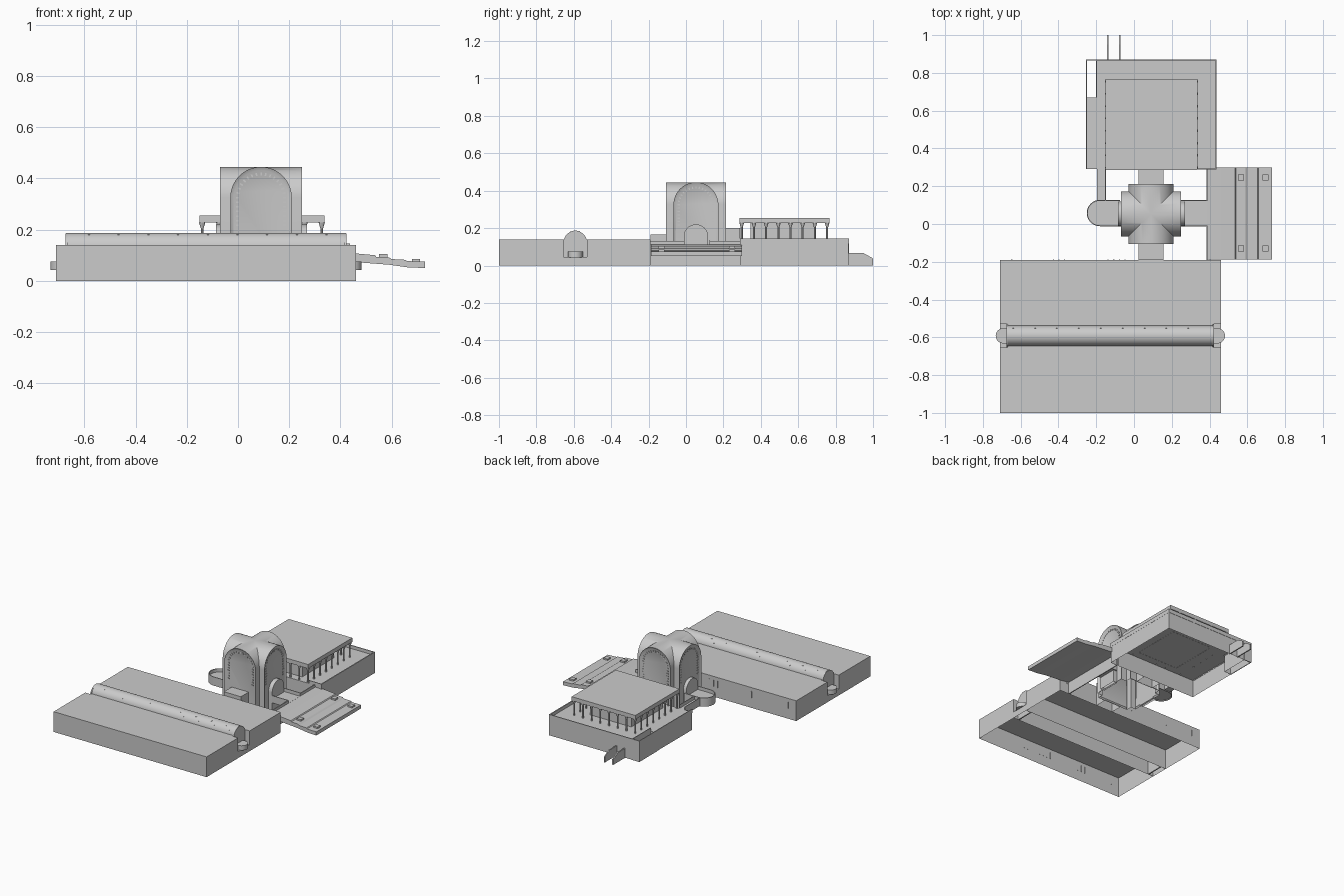
import bpy, bmesh, math
from mathutils import Matrix, Vector

if "Cube" in bpy.data.objects:
    bpy.data.objects.remove(bpy.data.objects["Cube"])


def finish(bm, name, open_bottom=False, smooth=False):
    bmesh.ops.recalc_face_normals(bm, faces=bm.faces)
    if open_bottom:
        low = min(v.co.z for v in bm.verts)
        bmesh.ops.delete(bm, geom=[f for f in bm.faces if all(v.co.z < low + 1e-5 for v in f.verts)],
                         context='FACES_ONLY')
    me = bpy.data.meshes.new(name)
    bm.to_mesh(me)
    bm.free()
    ob = bpy.data.objects.new(name, me)
    bpy.context.collection.objects.link(ob)
    if smooth:
        bpy.ops.object.select_all(action='DESELECT')
        ob.select_set(True)
        bpy.context.view_layer.objects.active = ob
        bpy.ops.object.shade_smooth_by_angle(angle=math.radians(30))
    return ob


def add_box(bm, x0, x1, y0, y1, z0, z1, turn=None):
    m = Matrix.Translation(((x0 + x1) / 2, (y0 + y1) / 2, (z0 + z1) / 2))
    if turn:
        m = m @ turn
    bmesh.ops.create_cube(bm, size=1, matrix=m @ Matrix.Diagonal((x1 - x0, y1 - y0, z1 - z0, 1)))


def boxes(name, items, open_bottom=False):
    bm = bmesh.new()
    for it in items:
        add_box(bm, *it)
    return finish(bm, name, open_bottom)


def prism(name, pts, axis, a, b, open_bottom=False, smooth=False):
    """Extrude a 2D outline along an axis from a to b."""
    put = {'x': lambda p, t: (t, p[0], p[1]), 'y': lambda p, t: (p[0], t, p[1]),
           'z': lambda p, t: (p[0], p[1], t)}[axis]
    bm = bmesh.new()
    lo = [bm.verts.new(put(p, a)) for p in pts]
    hi = [bm.verts.new(put(p, b)) for p in pts]
    bm.faces.new(lo)
    bm.faces.new(hi)
    for i in range(len(pts)):
        j = (i + 1) % len(pts)
        bm.faces.new((lo[i], lo[j], hi[j], hi[i]))
    return finish(bm, name, open_bottom, smooth)


def arch(c, r, base, spring, rise=None, n=24):
    rise = rise or r
    return [(c - r, base)] + [(c - r * math.cos(math.pi * i / n), spring + rise * math.sin(math.pi * i / n))
                              for i in range(n + 1)] + [(c + r, base)]


def arc(cx, cy, r, a0, a1, n=16):
    return [(cx + r * math.cos(math.radians(a0 + (a1 - a0) * i / n)),
             cy + r * math.sin(math.radians(a0 + (a1 - a0) * i / n))) for i in range(n + 1)]


# Two exhibition halls with the vaulted concourse between them
for name, y0, y1 in (("front_hall", -1, -0.655), ("rear_hall", -0.53, -0.19)):
    boxes(name, [(-0.71, 0.46, y0, y1, 0, 0.14)], True)
prism("concourse_vault", arch(-0.592, 0.054, 0.12, 0.132, 0.055), 'x', -0.67, 0.42, True, True)
boxes("concourse_gutters", [(-0.67, 0.42, -0.655, -0.645, 0.13, 0.14), (-0.67, 0.42, -0.539, -0.53, 0.13, 0.14)])
for side, xe, xi, a in (("west", -0.71, -0.67, 90), ("east", 0.46, 0.42, -90)):
    x0, x1 = min(xe, xi), max(xe, xi)
    boxes(side + "_entrance_base", [(x0, x1, -0.655, -0.53, 0, 0.045)], True)
    prism(side + "_entrance_wall", arch(-0.592, 0.0625, 0, 0.125, 0.06), 'x', xi - 0.004, xi + 0.004, False, True)
    prism(side + "_entrance_canopy", [(xi, -0.592 + (.04 if a > 0 else -.04))] + arc(xe + (0.018 if a > 0 else -0.018), -0.592, 0.04, a, a + 180)
          + [(xi, -0.592 - (.04 if a > 0 else -.04))], 'z', 0.043, 0.075, False, True)

# Narrow door and window strips on the halls
strips = []
for x in (-0.65, -0.43, -0.40, -0.37, -0.14, -0.11, -0.08, -0.05, 0.05, 0.08, 0.40):
    strips += [(x, x + 0.006, -1.0, -0.997, 0.07, 0.115), (x, x + 0.006, -0.192, -0.1885, 0.07, 0.115)]
boxes("hall_window_strips", strips)

# Small skylights scattered along the concourse vault
bm = bmesh.new()
for i in range(36):
    t = math.radians((40, 65, 118, 142)[i % 4])
    x = -0.64 + i * 0.029
    y, z = -0.592 + 0.054 * math.cos(t), 0.132 + 0.055 * math.sin(t)
    add_box(bm, x - 0.004, x + 0.004, y - 0.003, y + 0.003, z - 0.001, z + 0.001,
            Matrix.Rotation(t - math.pi / 2, 4, 'X'))
finish(bm, "vault_skylights")

# Cross-vaulted central tower, arms joined and end walls recessed
CX, CY, R, L, SP = 0.09, 0.053, 0.12, 0.16, 0.325
tower = prism("central_tower", arch(CX, R, 0, SP, n=32), 'y', CY - L, CY + L)
arm = prism("tower_cross_arm", arch(CY, R, 0, SP, n=32), 'x', CX - L, CX + L)
mod = tower.modifiers.new("join", 'BOOLEAN')
mod.operation, mod.object, mod.solver = 'UNION', arm, 'EXACT'
bpy.context.view_layer.objects.active = tower
bpy.ops.object.modifier_apply(modifier="join")
bpy.data.objects.remove(arm)
bm = bmesh.new()
bm.from_mesh(tower.data)
bpy.data.objects.remove(tower)
for f in [f for f in bm.faces if max(abs(f.calc_center_median().x - CX), abs(f.calc_center_median().y - CY)) > L - 0.001
          and abs(f.normal.z) < 0.01]:
    bmesh.ops.inset_region(bm, faces=[f], thickness=0.014, depth=-0.008)
finish(bm, "central_tower", True, True)

# Rows of small panes following each tower arch
bm = bmesh.new()
for k in range(4):
    spin = Matrix.Translation((CX, CY, 0)) @ Matrix.Rotation(k * math.pi / 2, 4, 'Z')
    spots = [(0.092 * math.cos(math.pi * i / 16), SP + 0.092 * math.sin(math.pi * i / 16), math.pi * i / 16)
             for i in range(17)]
    spots += [(s * 0.092, SP - 0.018 * j, 0) for s in (-1, 1) for j in range(1, 7)]
    for u, z, t in spots:
        bmesh.ops.create_cube(bm, size=1, matrix=spin @ Matrix.Translation((u, -L + 0.007, z))
                              @ Matrix.Rotation(-t, 4, 'Y') @ Matrix.Diagonal((0.012, 0.004, 0.006, 1)))
finish(bm, "tower_arch_panes")

# Vaulted porches and corridors around the tower
for side, a, b in (("west", -0.085, -0.06), ("east", 0.24, 0.27)):
    prism(side + "_porch", arch(CY, 0.065, 0, 0.155), 'x', a, b, True, True)
boxes("front_corridor", [(0.025, 0.155, -0.19, -0.105, 0, 0.165)], True)
boxes("rear_corridor", [(0.025, 0.155, 0.21, 0.29, 0, 0.2)], True)


# West rounded terrace with parapet and a walkway to the rear building
def capsule(r):
    return arc(-0.18, 0.058, r, 90, 270) + [(-0.075, 0.058 - r), (-0.075, 0.058 + r)]


prism("west_terrace", capsule(0.066), 'z', 0.09, 0.122, False, True)
out, inn = arc(-0.18, 0.058, 0.07, 90, 270), arc(-0.18, 0.058, 0.065, 270, 90)
prism("west_terrace_parapet", [(-0.075, 0.128)] + out + [(-0.075, -0.012), (-0.075, -0.007)] + inn
      + [(-0.075, 0.123)], 'z', 0.085, 0.145, False, True)
boxes("west_walkway", [(-0.195, -0.15, 0.128, 0.29, 0.09, 0.122), (-0.197, -0.193, 0.128, 0.29, 0.09, 0.145),
                       (-0.153, -0.149, 0.128, 0.29, 0.09, 0.145)])

# East bridge and stepped plaza
boxes("east_bridge", [(0.25, 0.39, -0.012, 0.127, 0.085, 0.112), (0.25, 0.39, -0.012, -0.007, 0.085, 0.135),
                      (0.25, 0.39, 0.122, 0.127, 0.085, 0.135)])
boxes("plaza_retaining_wall", [(0.383, 0.389, -0.19, -0.012, 0, 0.13), (0.383, 0.389, 0.127, 0.3, 0, 0.13),
                               (0.383, 0.389, -0.012, 0.127, 0, 0.09)])
prism("stepped_plaza", [(0.385, 0.112), (0.46, 0.107), (0.535, 0.1), (0.54, 0.094), (0.59, 0.092), (0.6, 0.085),
                        (0.655, 0.082), (0.66, 0.077), (0.73, 0.075), (0.73, 0.05), (0.66, 0.053), (0.59, 0.063),
                        (0.46, 0.073), (0.385, 0.085)], 'y', -0.188, 0.3)
boxes("plaza_kiosks", [(x - 0.016, x + 0.016, y - 0.016, y + 0.016, z - 0.015, z + 0.01)
                       for x, z in ((0.567, 0.094), (0.695, 0.076)) for y in (0.245, -0.13)])

# Rear building: podium with a notched stair corner and a parapet
prism("rear_podium", [(-0.25, 0.29), (0.437, 0.29), (0.437, 0.87), (-0.197, 0.87), (-0.197, 0.67), (-0.25, 0.67)],
      'z', 0, 0.123, True)
boxes("podium_parapet", [(0.431, 0.438, 0.29, 0.872, 0.118, 0.145), (-0.253, 0.438, 0.866, 0.872, 0.118, 0.145),
                         (-0.253, -0.248, 0.29, 0.872, 0.118, 0.145), (0.34, 0.438, 0.288, 0.293, 0.118, 0.145),
                         (-0.2, -0.195, 0.67, 0.87, 0.118, 0.145)])
boxes("stair_court_walls", [(-0.253, -0.248, 0.67, 0.872, 0, 0.12), (-0.253, -0.195, 0.867, 0.872, 0, 0.12)])

# Columned pavilion on the podium
boxes("pavilion_roof", [(-0.15, 0.337, 0.285, 0.768, 0.227, 0.255)])
boxes("pavilion_core", [(-0.065, 0.25, 0.345, 0.69, 0.122, 0.228)], True)
spots = [(x, 0.298 + 0.0652 * i) for x in (-0.14, 0.327) for i in range(8)]
spots += [(-0.14 + 0.0667 * i, y) for y in (0.298, 0.7544) for i in range(1, 7)]
bm = bmesh.new()
for x, y in spots:
    for r0, r1, z0, z1 in ((0.0055, 0.0055, 0.122, 0.205), (0.0055, 0.013, 0.205, 0.228)):
        bmesh.ops.create_cone(bm, cap_ends=True, segments=10, radius1=r0, radius2=r1, depth=z1 - z0,
                              matrix=Matrix.Translation((x, y, (z0 + z1) / 2)))
finish(bm, "pavilion_columns", False, True)

# Ramp side walls at the rear
for name, x in (("ramp_wall_west", -0.14), ("ramp_wall_east", -0.076)):
    prism(name, [(0.865, 0), (1, 0), (1, 0.038), (0.95, 0.066), (0.865, 0.066)], 'x', x - 0.004, x + 0.004)
